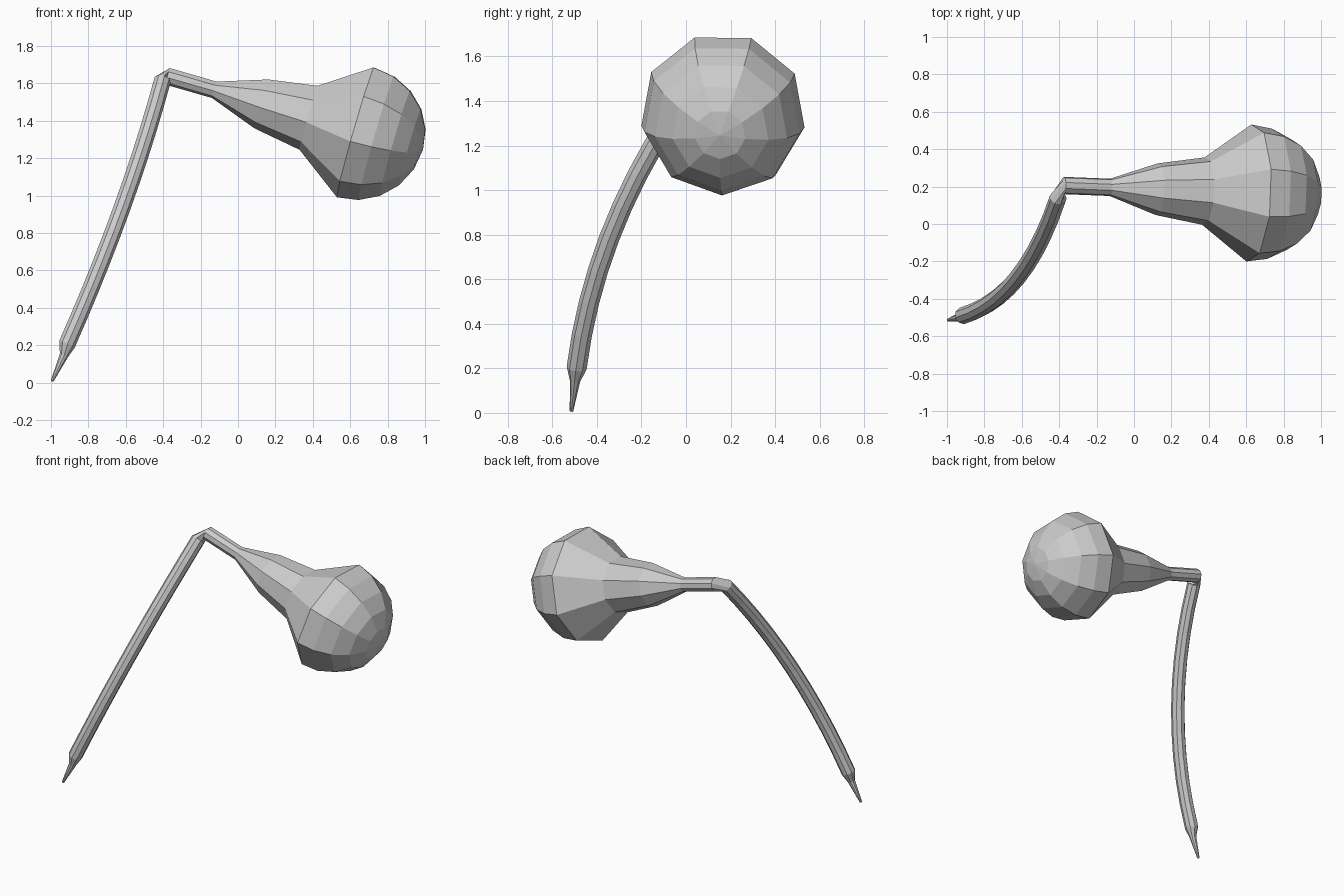
import bpy, math
from mathutils import Vector

if "Cube" in bpy.data.objects:
    bpy.data.objects.remove(bpy.data.objects["Cube"])

SIDES = 9


def loft(name, rings, u, cap_start=True):
    """Skin nine-sided rings (centre, direction, radius); u is carried along without twist."""
    verts, faces = [], []
    prev = None
    u = Vector(u)
    for c, t, r in rings:
        t = Vector(t).normalized()
        if prev is not None:
            u = prev.rotation_difference(t) @ u
        u = (u - t * u.dot(t)).normalized()
        v = t.cross(u)
        prev = t
        for i in range(SIDES):
            a = 2 * math.pi * i / SIDES
            verts.append(Vector(c) + r * (math.cos(a) * u + math.sin(a) * v))
    for k in range(len(rings) - 1):
        for i in range(SIDES):
            j = (i + 1) % SIDES
            a, b = k * SIDES, (k + 1) * SIDES
            faces.append((a + i, a + j, b + j, b + i))
    if cap_start:
        faces.append(tuple(reversed(range(SIDES))))
    # closing fan
    last = len(verts) - SIDES
    tip = len(verts)
    return name, verts, faces, last, tip


def finish(part, tip_point):
    name, verts, faces, last, tip = part
    verts.append(Vector(tip_point))
    for i in range(SIDES):
        faces.append((last + i, last + (i + 1) % SIDES, tip))
    me = bpy.data.meshes.new(name)
    me.from_pydata([tuple(p) for p in verts], [], faces)
    me.update()
    ob = bpy.data.objects.new(name, me)
    bpy.context.collection.objects.link(ob)
    return ob


# Head: tapering neck that flares into a faceted half ball
axis = Vector((0.96, -0.038, -0.277)).normalized()
down = Vector((-0.277, 0, -0.961))
ball = Vector((0.632, 0.166, 1.348))
R = 0.372
neck = [(-1.05, 0.047), (-0.79, 0.047), (-0.526, 0.14), (-0.263, 0.183), (0, R)]
rings = [(ball + axis * s, axis, r) for s, r in neck]
for k in range(1, 5):
    a = math.radians(18 * k)
    rings.append((ball + axis * R * math.sin(a), axis, R * math.cos(a)))
finish(loft("head", rings, down, cap_start=False), ball + axis * R)

# Handle: sharp elbow, bowed stem, then a narrow pointed foot
p0 = Vector((-0.405, 0.14, 1.615))
p1 = Vector((-0.585, -0.395, 0.95))
p2 = Vector((-0.915, -0.49, 0.205))
rings = [(ball - axis * 1.05, -axis, 0.047)]
STEPS = 10
for k in range(STEPS + 1):
    t = k / STEPS
    c = p0 * (1 - t) ** 2 + p1 * 2 * t * (1 - t) + p2 * t * t
    d = (p1 - p0) * (1 - t) + (p2 - p1) * t
    rings.append((c, d, 0.046))
foot = Vector((-0.994, -0.514, 0.008))
d = foot - p2
rings.append(((-0.931, -0.498, 0.145), d, 0.024))
rings.append((foot, d, 0.008))
finish(loft("handle", rings, down, cap_start=False), foot + d.normalized() * 0.002)
